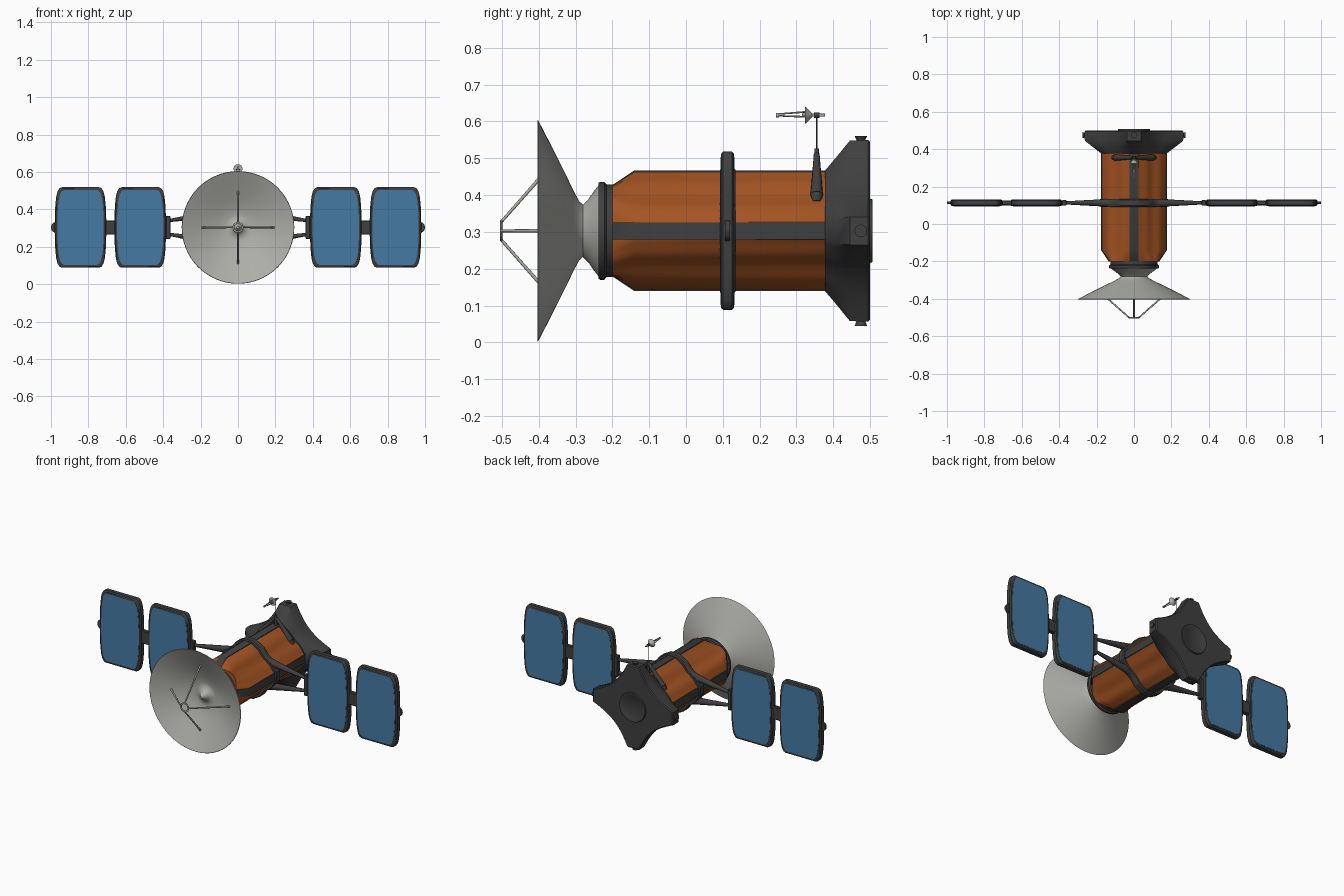
import bpy, bmesh, math
from mathutils import Vector

if "Cube" in bpy.data.objects:
    bpy.data.objects.remove(bpy.data.objects["Cube"])

C = 0.303  # height of the long axis


def mat(name, rgb):
    m = bpy.data.materials.new(name)
    m.diffuse_color = (*rgb, 1)
    m.use_nodes = True
    m.node_tree.nodes["Principled BSDF"].inputs["Base Color"].default_value = m.diffuse_color
    return m


ORANGE = mat("orange_foil", (0.37, 0.088, 0.016))
DARK = mat("dark_grey", (0.05, 0.05, 0.05))
GREY = mat("light_grey", (0.42, 0.42, 0.395))
BLUE = mat("solar_blue", (0.06, 0.195, 0.37))


def finish(bm, name, m):
    bmesh.ops.recalc_face_normals(bm, faces=bm.faces)
    me = bpy.data.meshes.new(name)
    bm.to_mesh(me)
    bm.free()
    me.materials.append(m)
    ob = bpy.data.objects.new(name, me)
    bpy.context.collection.objects.link(ob)
    return ob


def loft(name, sections, m, cx=0, cz=C):
    """Skin (y, loop of (x, z)) sections and cap both ends."""
    bm = bmesh.new()
    rows = [[bm.verts.new((cx + x, y, cz + z)) for x, z in pts] for y, pts in sections]
    n = len(rows[0])
    for a, b in zip(rows, rows[1:]):
        for i in range(n):
            bm.faces.new((a[i], a[(i + 1) % n], b[(i + 1) % n], b[i]))
    bm.faces.new(rows[0])
    bm.faces.new(rows[-1])
    return finish(bm, name, m)


def mirror4(q):
    """Mirror a quadrant outline into a full loop."""
    r = q[::-1]
    return q + [(-x, z) for x, z in r] + [(-x, -z) for x, z in q] + [(x, -z) for x, z in r]


def quad(a, b, w, wave=0.0, dent=0.0):
    """Four-cornered outline: flat tips at the axes, fluted or dented sides."""
    q = []
    for i in range(17):
        t = i / 16
        o = wave * (1 - math.cos(4 * math.pi * t)) / 2 - dent * math.sin(math.pi * t)
        q.append((a + (w - a) * t + o * 0.707, w + (b - w) * t + o * 0.707))
    return mirror4(q)


def revolve(name, prof, m, n=64, closed=False):
    """Turn (y, r) points round the long axis."""
    bm = bmesh.new()
    rows = []
    for y, r in prof:
        if r == 0:
            rows.append([bm.verts.new((0, y, C))] * n)
        else:
            rows.append([bm.verts.new((r * math.cos(k * math.tau / n), y,
                                       C + r * math.sin(k * math.tau / n))) for k in range(n)])
    pairs = list(zip(rows, rows[1:])) + ([(rows[-1], rows[0])] if closed else [])
    for a, b in pairs:
        for i in range(n):
            j = (i + 1) % n
            vs = list(dict.fromkeys((a[i], a[j], b[j], b[i])))
            if len(vs) > 2:
                bm.faces.new(vs)
    return finish(bm, name, m)


def rod(name, p, q, r1, r2, m, n=12):
    p, q = Vector(p), Vector(q)
    bm = bmesh.new()
    bmesh.ops.create_cone(bm, cap_ends=True, segments=n, radius1=r1, radius2=r2, depth=(q - p).length)
    rot = (q - p).to_track_quat('Z', 'Y').to_matrix()
    for v in bm.verts:
        v.co = rot @ v.co + (p + q) / 2
    return finish(bm, name, m)


def box(name, c, s, m):
    bm = bmesh.new()
    bmesh.ops.create_cube(bm, size=1)
    for v in bm.verts:
        v.co = Vector((c[i] + v.co[i] * s[i] for i in range(3)))
    bmesh.ops.bevel(bm, geom=bm.edges[:], offset=min(s) * 0.15, segments=1, affect='EDGES')
    return finish(bm, name, m)


# Main body with lightly fluted sides and a tapered nose
loft("body", [(-0.2, quad(0.128, 0.122, 0.05, 0.002, -0.026)),
              (-0.14, quad(0.172, 0.16, 0.024, 0.006, -0.002)),
              (0.39, quad(0.172, 0.16, 0.024, 0.006, -0.002))], ORANGE)


# Dark strips along the four edges, bent over the nose
def strip(name, dx, dz, reach):
    def sec(r):
        pts = [(r, -0.023), (r, 0.023), (r - 0.035, 0.023), (r - 0.035, -0.023)]
        return [(dx * u - dz * v, dz * u + dx * v) for u, v in pts]
    loft(name, [(-0.2, sec(reach - 0.04)), (-0.14, sec(reach)), (0.39, sec(reach))], DARK)


for s in (-1, 1):
    strip("side_strip", s, 0, 0.176)
    strip("edge_strip", 0, s, 0.164)

# Ring round the middle
loft("middle_ring", [(y, quad(0.18 + d, 0.166 + d, 0.03, 0.008, -0.005))
                     for y, d in ((0.092, 0), (0.098, 0.006), (0.128, 0.006), (0.134, 0))], DARK)

# Rear housing with four lobes, end disc and small thrusters
loft("rear_housing", [(0.378, quad(0.176, 0.164, 0.028, 0.006, -0.006)),
                      (0.41, quad(0.218, 0.202, 0.034, 0.004, 0.008)),
                      (0.445, quad(0.263, 0.245, 0.038, 0, 0.034)),
                      (0.494, quad(0.265, 0.247, 0.038, 0, 0.034)),
                      (0.5, quad(0.259, 0.241, 0.036, 0, 0.034))], DARK)
revolve("rear_disc", [(0.49, 0), (0.49, 0.09), (0.507, 0.085), (0.507, 0.072), (0.503, 0.066), (0.503, 0)], DARK)
for dx, dz, r in ((1, 0, 0.262), (-1, 0, 0.262), (0, 1, 0.244), (0, -1, 0.244)):
    p = lambda k: (dx * k, 0.475, C + dz * k)
    rod("thruster", p(r - 0.005), p(r + 0.014), 0.009, 0.017, DARK, 20)

# Nose collar, flared neck and dish
revolve("nose_collar", [(-0.238, 0), (-0.238, 0.13), (-0.233, 0.133), (-0.222, 0.133), (-0.216, 0.126),
                        (-0.19, 0.126), (-0.188, 0)], DARK)
revolve("dish", [(-0.233, 0), (-0.234, 0.128), (-0.25, 0.108), (-0.265, 0.086), (-0.28, 0.071),
                 (-0.29, 0.08), (-0.305, 0.108), (-0.33, 0.16), (-0.365, 0.23), (-0.402, 0.301),
                 (-0.404, 0.299), (-0.369, 0.227), (-0.336, 0.16), (-0.315, 0.108), (-0.304, 0.07),
                 (-0.304, 0.05), (-0.315, 0.03), (-0.335, 0.016), (-0.35, 0.007), (-0.353, 0)], GREY, 80)

# Four legs and feed ring in front of the dish
for k in range(4):
    c, s = math.cos(k * math.pi / 2), math.sin(k * math.pi / 2)
    rod("feed_leg", (0.193 * c, -0.353, C + 0.193 * s), (0.024 * c, -0.502, C + 0.024 * s), 0.005, 0.004, GREY)
revolve("feed_ring", [(-0.502 + 0.004 * math.sin(a), 0.024 + 0.005 * math.cos(a))
                      for a in (i * math.tau / 10 for i in range(10))], GREY, 32, True)

# Solar wings
OUT = [(0.138, 0.0), (0.1375, 0.06), (0.135, 0.115), (0.13, 0.165), (0.123, 0.193), (0.112, 0.21), (0.1, 0.215)]
YP = 0.113


def outline(d):
    return mirror4([(x - d, max(z - d, 0.001)) for x, z in OUT])


for s, side in ((-1, "left"), (1, "right")):
    for cx in (0.523, 0.842):
        loft(side + "_panel_frame", [(YP + y, outline(d)) for y, d in
                                     ((-0.0175, 0.006), (-0.012, 0), (0.012, 0), (0.0175, 0.006))], DARK, s * cx)
        for f in (-1, 1):
            loft(side + "_solar_cells", [(YP + f * 0.015, outline(0.014)),
                                         (YP + f * 0.019, outline(0.014))], BLUE, s * cx)
    box(side + "_panel_joint", (s * 0.683, YP, C), (0.07, 0.026, 0.076), DARK)
    rod(side + "_end_tab", (s * 0.971, YP - 0.007, C), (s * 0.971, YP + 0.007, C), 0.029, 0.029, DARK, 24)
    box(side + "_wing_bracket", (s * 0.374, YP, C), (0.026, 0.028, 0.125), DARK)
    for t in (-1, 1):
        rod(side + "_wing_strut", (s * 0.12, YP, C + t * 0.074), (s * 0.375, YP, C + t * 0.036), 0.022, 0.008, DARK)

# Small antenna on a two-legged mast
YA = 0.355
for s in (-1, 1):
    rod("mast_leg", (s * 0.098, YA, 0.4), (s * 0.004, YA, 0.51), 0.017, 0.008, DARK)
    rod("mast_foot", (s * 0.112, YA, 0.38), (s * 0.098, YA, 0.4), 0.011, 0.017, DARK)
rod("mast_base", (0, YA, 0.45), (0, YA, 0.526), 0.009, 0.006, DARK)
rod("mast", (0, YA, 0.5), (0, YA, 0.625), 0.002, 0.002, DARK)
rod("mast_head", (0, YA - 0.008, 0.617), (0, YA + 0.008, 0.617), 0.007, 0.007, DARK)
rod("antenna_boom", (0, 0.315, 0.617), (0, 0.378, 0.617), 0.004, 0.004, GREY)
rod("small_dish", (0, 0.323, 0.617), (0, 0.342, 0.617), 0.024, 0.006, GREY, 28)
for k in range(3):
    a = math.pi / 2 + k * math.tau / 3
    c, s = math.cos(a), math.sin(a)
    rod("antenna_prong", (0.009 * c, 0.325, 0.617 + 0.009 * s), (0.003 * c, 0.248, 0.617 + 0.003 * s),
        0.0025, 0.002, GREY, 8)
rod("antenna_tip", (0, 0.245, 0.617), (0, 0.252, 0.617), 0.006, 0.006, GREY)

# Smooth shading with sharp edges kept
bpy.ops.object.select_all(action='SELECT')
bpy.context.view_layer.objects.active = bpy.data.objects["body"]
bpy.ops.object.shade_smooth_by_angle(angle=math.radians(35))
